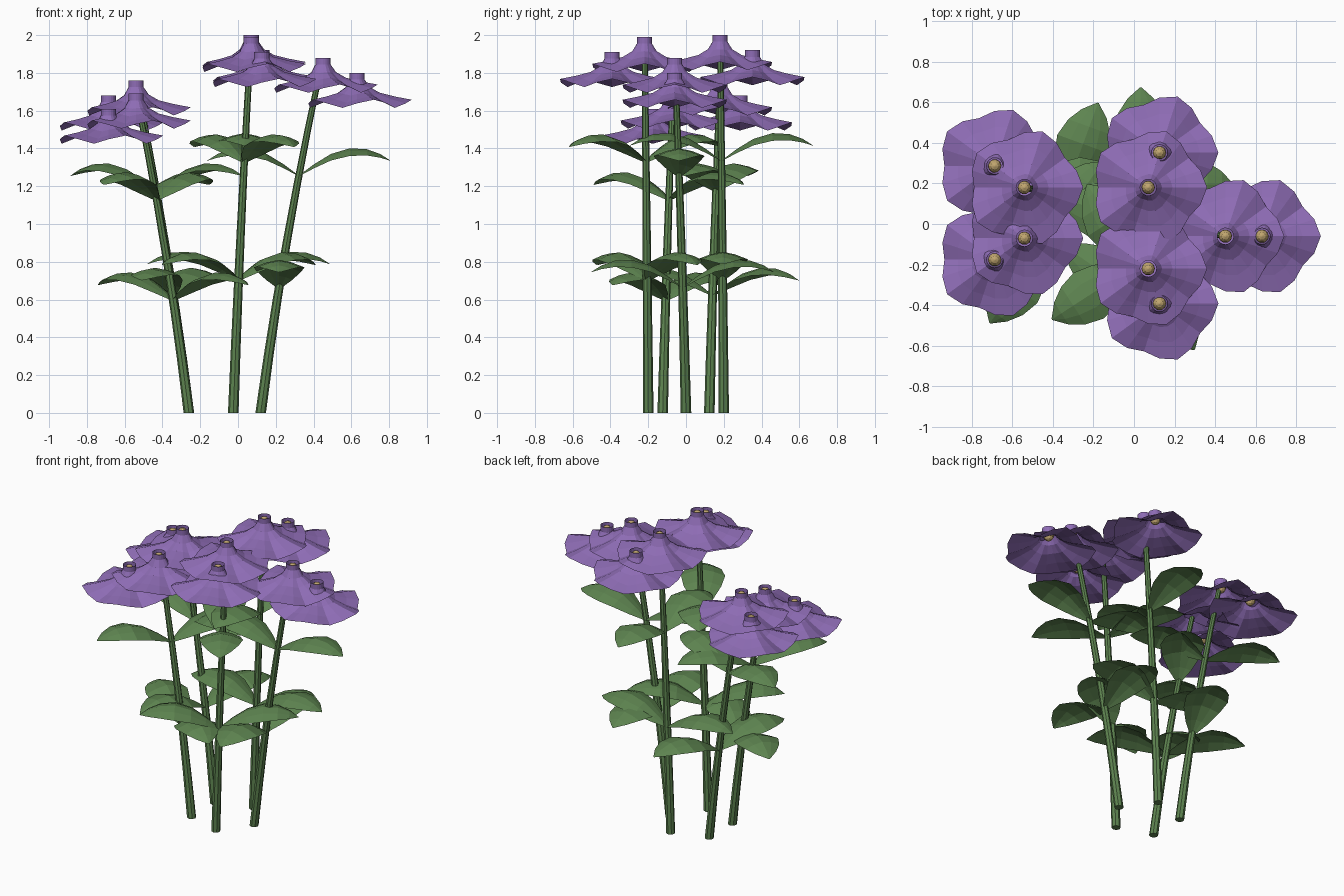
import bpy
import math
from math import sin, cos, pi, radians
from mathutils import Vector

cube = bpy.data.objects.get("Cube")
if cube:
    bpy.data.objects.remove(cube, do_unlink=True)


def material(name, rgb):
    mat = bpy.data.materials.new(name)
    mat.use_nodes = True
    mat.diffuse_color = (*rgb, 1)
    mat.node_tree.nodes["Principled BSDF"].inputs["Base Color"].default_value = (*rgb, 1)
    return mat


GREEN = material("leaf green", (0.11, 0.23, 0.08))
PURPLE = material("petal purple", (0.27, 0.15, 0.46))
TAN = material("pollen tan", (0.53, 0.38, 0.16))


def loft(name, rows, mat, closed=False, caps=False):
    """Join equal rows of points into a flat-shaded surface."""
    n = len(rows[0])
    verts = [p for row in rows for p in row]
    faces = []
    for r in range(len(rows) - 1):
        for i in range(n if closed else n - 1):
            j = (i + 1) % n
            faces.append((r * n + i, r * n + j, r * n + n + j, r * n + n + i))
    if caps:
        faces.append(tuple(reversed(range(n))))
        faces.append(tuple(range(len(verts) - n, len(verts))))
    mesh = bpy.data.meshes.new(name)
    mesh.from_pydata(verts, [], faces)
    mesh.materials.append(mat)
    obj = bpy.data.objects.new(name, mesh)
    bpy.context.collection.objects.link(obj)
    return obj


def stem_point(base, top, t):
    """Gently bowed stem centreline."""
    s = 0.75 * t + 0.25 * t * t
    return Vector((base.x + (top.x - base.x) * s, base.y + (top.y - base.y) * s, top.z * t))


def stem(name, base, top):
    rows = []
    for k in range(7):
        t = k / 6 * 0.96
        c, rad = stem_point(base, top, t), 0.028 - 0.013 * t
        rows.append([c + Vector((rad * cos(i * pi / 4), rad * sin(i * pi / 4), 0)) for i in range(8)])
    loft(name, rows, GREEN, closed=True, caps=True)


# Leaf sections: distance out, midrib height, half width
LEAF = [(0, 0, 0.012), (0.08, 0.06, 0.07), (0.17, 0.115, 0.115), (0.27, 0.145, 0.135),
        (0.36, 0.14, 0.11), (0.43, 0.115, 0.065), (0.485, 0.08, 0.004)]


def leaf(name, root, angle):
    out = Vector((cos(angle), sin(angle), 0))
    side = Vector((-out.y, out.x, 0))
    rows = []
    for dist, height, half in LEAF:
        mid = root + out * dist
        rows.append([mid + side * half * u + Vector((0, 0, height - 0.3 * half * abs(u) ** 1.5))
                     for u in (-1, -0.5, 0, 0.5, 1)])
    loft(name, rows, GREEN)


# Bell rings: radius and drop at the petal ribs, then at the folds between petals
BELL = [(0.040, 0, 0.040, 0), (0.040, 0.035, 0.040, 0.035), (0.068, 0.075, 0.062, 0.08),
        (0.12, 0.105, 0.11, 0.12), (0.20, 0.125, 0.18, 0.158), (0.29, 0.142, 0.248, 0.185)]


def flower(name, top):
    rows = []
    for r_rib, d_rib, r_fold, d_fold in BELL:
        row = []
        for i in range(20):
            a = i * pi / 10
            f = (0, 0.45, 1, 0.45)[i % 4]
            rad = r_rib + (r_fold - r_rib) * f
            drop = d_rib + (d_fold - d_rib) * f
            row.append(top + Vector((rad * cos(a), rad * sin(a), -drop)))
        rows.append(row)
    loft(name + "_petals", list(reversed(rows)), PURPLE, closed=True)
    # Pollen centre showing through the open neck
    rows = []
    for k in range(7):
        v = pi * (0.03 + 0.94 * k / 6)
        rows.append([top + Vector((0.033 * sin(v) * cos(i * pi / 5), 0.033 * sin(v) * sin(i * pi / 5),
                                   -0.043 - 0.04 * cos(v))) for i in range(10)])
    loft(name + "_centre", rows, TAN, closed=True, caps=True)


# Five stems around a ring: flower top, then heading of the upper leaf pair
PLANTS = [((0.45, -0.06, 1.88), 0), ((0.07, 0.18, 2.0), 90), ((-0.54, 0.18, 1.76), 160),
          ((-0.54, -0.07, 1.69), 235), ((0.07, -0.22, 1.99), -57)]

for n, (tip, heading) in enumerate(PLANTS):
    label = str(n + 1)
    ring = n * 2 * pi / 5
    outward = Vector((cos(ring), sin(ring), 0))
    base = outward * 0.21 + Vector((-0.09, 0, 0))
    top = Vector(tip)
    stem("stem_" + label, base, top)
    # Opposite leaf pairs, each level turned a quarter
    for level, t, turn in (("lower", 0.354, 90), ("upper", 0.668, 0)):
        for s, flip in (("a", 0), ("b", 180)):
            leaf(f"{level}_leaf_{label}_{s}", stem_point(base, top, t), radians(heading + turn + flip))
    flower("main_flower_" + label, top)
    flower("outer_flower_" + label, top + outward * 0.18 - Vector((0, 0, 0.08)))
